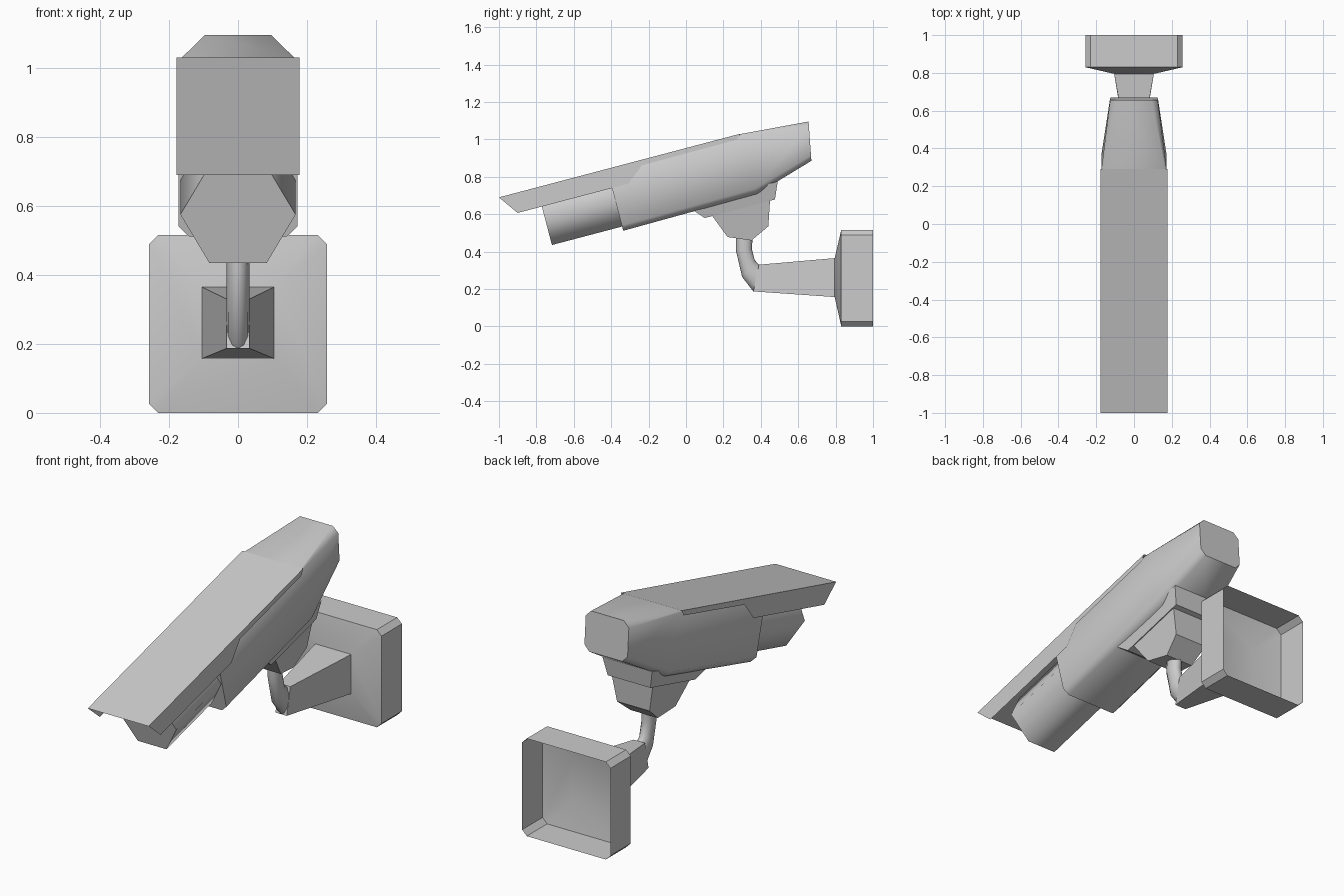
import bpy, bmesh, math

if "Cube" in bpy.data.objects:
    bpy.data.objects.remove(bpy.data.objects["Cube"])

grey = bpy.data.materials.new("light grey")
grey.diffuse_color = (0.6, 0.6, 0.6, 1)
grey.use_nodes = True
grey.node_tree.nodes["Principled BSDF"].inputs["Base Color"].default_value = grey.diffuse_color

TILT = math.atan2(0.34, 1.29)
C, S = math.cos(TILT), math.sin(TILT)


def tilted(x, u, v):
    """Camera frame: u runs backwards along the hood, v is up from its top."""
    return (x, -1 + C * u - S * v, 0.69 + S * u + C * v)


def finish(name, bm, angle):
    bmesh.ops.remove_doubles(bm, verts=bm.verts, dist=1e-5)
    bmesh.ops.recalc_face_normals(bm, faces=bm.faces)
    me = bpy.data.meshes.new(name)
    bm.to_mesh(me)
    bm.free()
    me.materials.append(grey)
    me.shade_smooth()
    me.set_sharp_from_angle(angle=math.radians(angle))
    ob = bpy.data.objects.new(name, me)
    bpy.context.collection.objects.link(ob)


def loft(name, rings, angle=30, cap_start=True, cap_end=True):
    """Skin a row of rings with equal point counts."""
    bm = bmesh.new()
    rows = [[bm.verts.new(p) for p in r] for r in rings]
    n = len(rows[0])
    for a, b in zip(rows, rows[1:]):
        for i in range(n):
            j = (i + 1) % n
            bm.faces.new((a[i], a[j], b[j], b[i]))
    if cap_start:
        bm.faces.new(rows[0])
    if cap_end:
        bm.faces.new(rows[-1])
    finish(name, bm, angle)


def octagon(hw, lo, hi, c_lo, c_hi):
    """Rectangle with chamfered corners, as (x, height) points."""
    half = [(hw - c_lo, lo), (hw, lo + c_lo), (hw, hi - c_hi), (hw - c_hi, hi)]
    return half + [(-x, h) for x, h in reversed(half)]


def side_block(name, pts):
    """Mirrored side profile of (u, v, half width) points."""
    loft(name, [[tilted(s * w, u, v) for u, v, w in pts] for s in (1, -1)])


# Sun hood: open sheet channel with stepped sides
hood = [(0, 0), (0.075, -0.106), (0.688, -0.106), (0.783, -0.029),
        (1.31, -0.026), (1.334, 0)]
bm = bmesh.new()
sides = [[bm.verts.new(tilted(s * 0.178, u, v)) for u, v in hood] for s in (1, -1)]
for side in sides:
    bm.faces.new(side)
bm.faces.new((sides[0][0], sides[0][-1], sides[1][-1], sides[1][0]))
finish("sun_hood", bm, 30)

# Lens barrel: smooth shaded hexagonal prism
hexagon = [(0.167 * math.cos(k * math.pi / 3), -0.174 + 0.167 * math.sin(k * math.pi / 3))
           for k in range(6)]
loft("lens_barrel", [[tilted(x, u, v) for x, v in hexagon] for u in (0.209, 0.62)], 65)

# Camera body: chamfered box tapering to a slanted back
front = [tilted(x, 0.597, v) for x, v in octagon(0.172, -0.342, -0.004, 0.03, 0.008)]
middle = [tilted(x, 1.337, v) for x, v in octagon(0.172, -0.334, -0.002, 0.03, 0.008)]
back = [tilted(x, 1.665 + 0.188 * (v + 0.237), v)
        for x, v in octagon(0.126, -0.237, -0.03, 0.03, 0.03)]
loft("camera_body", [front, middle, back], 50)

# Mounting shoe and swivel bracket under the body
side_block("mounting_shoe", [(0.99, -0.335, 0.145), (1.036, -0.387, 0.125),
                             (1.424, -0.387, 0.125), (1.463, -0.297, 0.145),
                             (1.33, -0.30, 0.145)])
side_block("swivel_bracket", [(1.077, -0.386, 0.12), (1.128, -0.517, 0.095),
                              (1.247, -0.567, 0.08), (1.353, -0.517, 0.095),
                              (1.397, -0.386, 0.12)])

# Bent neck: each section given by its front and back (y, z) points
sections = [((0.36, 0.187), (0.39, 0.33)), ((0.30, 0.265), (0.367, 0.355)),
            ((0.266, 0.41), (0.352, 0.415)), ((0.266, 0.50), (0.358, 0.50))]
neck = []
for (y0, z0), (y1, z1) in sections:
    ring = []
    for k in range(12):
        a = k * math.tau / 12
        t = 0.5 - 0.5 * math.cos(a)
        ring.append((0.033 * math.sin(a), y0 + (y1 - y0) * t, z0 + (z1 - z0) * t))
    neck.append(ring)
loft("neck", neck, 50)

# Tapered wall arm
loft("wall_arm", [
    [(-0.033, 0.36, 0.187), (0.033, 0.36, 0.187), (0.033, 0.39, 0.33), (-0.033, 0.39, 0.33)],
    [(-0.105, 0.795, 0.157), (0.105, 0.795, 0.157), (0.105, 0.795, 0.365), (-0.105, 0.795, 0.365)],
], cap_end=False)

# Wall plate: hollow box, open at the back, with a shallow tapered front
rim = octagon(0.258, 0, 0.516, 0.027, 0.027)
inner = octagon(0.105, 0.157, 0.365, 0, 0)
loft("wall_plate", [[(x, 1.0, z) for x, z in rim], [(x, 0.83, z) for x, z in rim],
                    [(x, 0.795, z) for x, z in inner]], cap_start=False)
